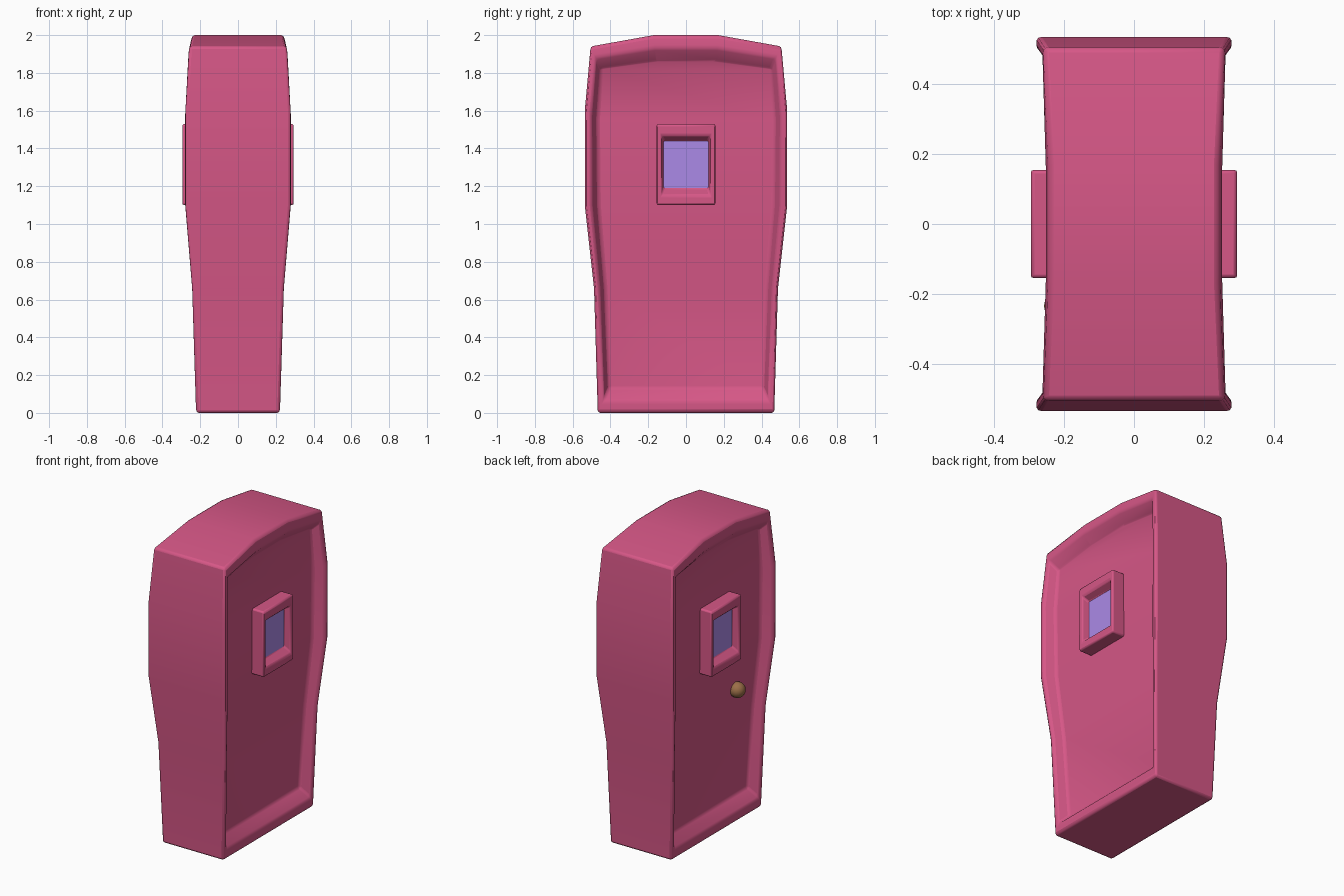
import bpy, bmesh, math

if "Cube" in bpy.data.objects:
    bpy.data.objects.remove(bpy.data.objects["Cube"])


def material(name, rgb):
    m = bpy.data.materials.new(name)
    m.diffuse_color = (*rgb, 1)
    m.use_nodes = True
    m.node_tree.nodes["Principled BSDF"].inputs["Base Color"].default_value = m.diffuse_color
    return m


PINK = material("pink paint", (0.67, 0.095, 0.24))
GLASS = material("lilac glass", (0.42, 0.26, 0.82))
BRASS = material("dull brass", (0.33, 0.16, 0.065))


def finish(bm, name, mat, bevel=0, angle=50):
    bmesh.ops.recalc_face_normals(bm, faces=bm.faces)
    me = bpy.data.meshes.new(name)
    bm.to_mesh(me)
    bm.free()
    me.materials.append(mat)
    ob = bpy.data.objects.new(name, me)
    bpy.context.collection.objects.link(ob)
    bpy.ops.object.select_all(action='DESELECT')
    ob.select_set(True)
    bpy.context.view_layer.objects.active = ob
    if bevel:
        b = ob.modifiers.new("soft edges", 'BEVEL')
        b.width, b.segments = bevel, 2
        b.limit_method, b.angle_limit = 'ANGLE', math.radians(40)
    bpy.ops.object.shade_smooth_by_angle(angle=math.radians(angle))
    return ob


def bridge(bm, a, b):
    n = len(a)
    for i in range(n):
        j = (i + 1) % n
        bm.faces.new((a[i], a[j], b[j], b[i]))


# Door body: half outlines (y, z, x) from the bottom corner up to the crown
OUTER = [(.467, 0, .222), (.487, .66, .242), (.536, 1.1, .278),
         (.536, 1.6, .278), (.505, 1.94, .258), (.17, 2.0, .243)]
PANEL = [(.408, .13, .155), (.43, .66, .178), (.465, 1.1, .208),
         (.47, 1.55, .212), (.452, 1.82, .202), (.16, 1.86, .202)]
RIM_X = [.224, .243, .28, .28, .264, .256]
RIM = [(o[0] * .5 + p[0] * .5, o[1] * .5 + p[1] * .5, x)
       for o, p, x in zip(OUTER, PANEL, RIM_X)]

bm = bmesh.new()


def outline(half, side):
    pts = half + [(-y, z, x) for y, z, x in reversed(half)]
    return [bm.verts.new((side * x, y, z)) for y, z, x in pts]


outer = {}
for side in (1, -1):
    outer[side] = outline(OUTER, side)
    rim, panel = outline(RIM, side), outline(PANEL, side)
    bridge(bm, outer[side], rim)
    bridge(bm, rim, panel)
    for i in range(len(PANEL) - 1):          # panel strips across the width
        bm.faces.new((panel[i], panel[i + 1], panel[-2 - i], panel[-1 - i]))
bridge(bm, outer[1], outer[-1])
finish(bm, "door_body", PINK, bevel=0.014)

# Window surrounds and panes, one on each face
SURROUND = [(.17, .155, 1.10, 1.53), (.295, .155, 1.10, 1.53),
            (.295, .13, 1.152, 1.467), (.245, .12, 1.19, 1.44)]
for side, label in ((1, "right"), (-1, "left")):
    bm = bmesh.new()
    loops = [[bm.verts.new((side * x, y, z)) for y, z in
              ((-w, z0), (w, z0), (w, z1), (-w, z1))]
             for x, w, z0, z1 in SURROUND]
    for a, b in zip(loops, loops[1:]):
        bridge(bm, a, b)
    bm.faces.new(loops[0])
    bm.faces.new(loops[-1])
    finish(bm, label + "_window_surround", PINK, bevel=0.01)

    bm = bmesh.new()
    bmesh.ops.create_cube(bm, size=1)
    for v in bm.verts:
        v.co = (side * .245 + v.co.x * .008, v.co.y * .24, 1.315 + v.co.z * .25)
    finish(bm, label + "_window_pane", GLASS)

# Door knob on the left face only
bm = bmesh.new()
bmesh.ops.create_uvsphere(bm, u_segments=16, v_segments=10, radius=.05)
for v in bm.verts:
    v.co = (v.co.x - .208, v.co.y - .235, v.co.z + .85)
finish(bm, "door_knob", BRASS)
